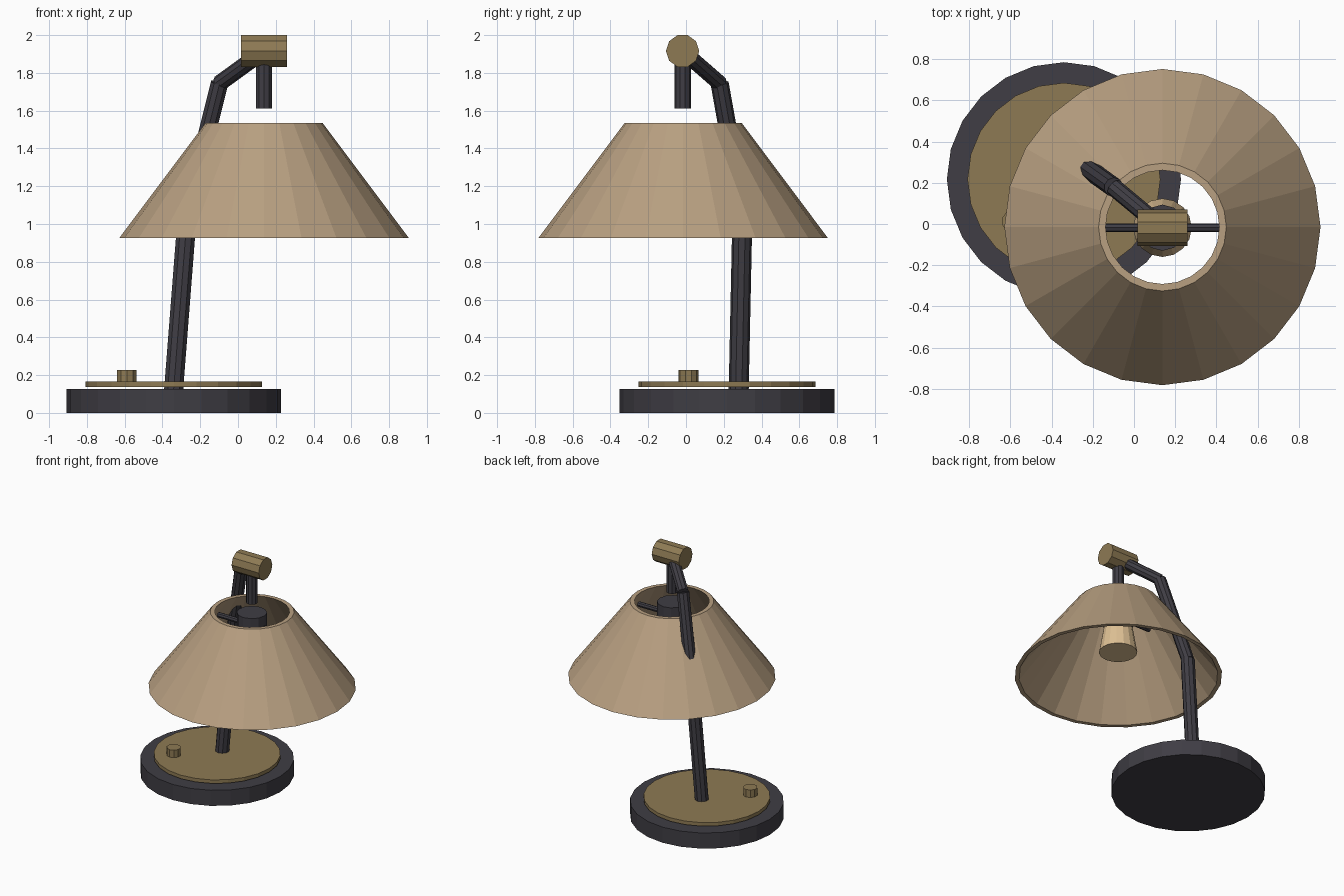
import bpy, bmesh
from mathutils import Vector, Matrix

if "Cube" in bpy.data.objects:
    bpy.data.objects.remove(bpy.data.objects["Cube"])


def material(name, rgb):
    m = bpy.data.materials.new(name)
    m.diffuse_color = (*rgb, 1.0)
    m.use_nodes = True
    m.node_tree.nodes["Principled BSDF"].inputs["Base Color"].default_value = m.diffuse_color
    return m


BLACK = material("charcoal_metal", (0.050, 0.047, 0.058))
BRASS = material("aged_brass", (0.270, 0.195, 0.088))
CLOTH = material("tan_cloth", (0.480, 0.350, 0.220))
BULB = material("warm_glass", (0.730, 0.527, 0.296))


def finish(name, bm, mat):
    bmesh.ops.recalc_face_normals(bm, faces=bm.faces)
    mesh = bpy.data.meshes.new(name)
    bm.to_mesh(mesh)
    bm.free()
    mesh.materials.append(mat)
    obj = bpy.data.objects.new(name, mesh)
    bpy.context.collection.objects.link(obj)
    return obj


def rod(name, a, b, r1, mat, sides=10, r2=None):
    """Capped cylinder or cone from point a to point b."""
    a, b = Vector(a), Vector(b)
    d = b - a
    turn = Vector((0, 0, 1)).rotation_difference(d).to_matrix().to_4x4()
    bm = bmesh.new()
    bmesh.ops.create_cone(bm, cap_ends=True, segments=sides, radius1=r1,
                          radius2=r1 if r2 is None else r2, depth=d.length,
                          matrix=Matrix.Translation((a + b) / 2) @ turn)
    return finish(name, bm, mat)


def upright(name, x, y, z0, z1, r1, mat, sides=10, r2=None):
    return rod(name, (x, y, z0), (x, y, z1), r1, mat, sides, r2)


def lathe_ring(name, x, y, profile, mat, sides):
    """Revolve a closed (radius, height) profile around a vertical axis."""
    bm = bmesh.new()
    verts = [bm.verts.new((x + r, y, z)) for r, z in profile]
    edges = [bm.edges.new((verts[i - 1], verts[i])) for i in range(len(verts))]
    bmesh.ops.spin(bm, geom=verts + edges, cent=(x, y, 0), axis=(0, 0, 1),
                   angle=6.283185307, steps=sides, use_merge=True)
    bmesh.ops.remove_doubles(bm, verts=bm.verts, dist=0.0005)
    return finish(name, bm, mat)


# Base, top plate and switch knob
BX, BY = -0.34, 0.217
upright("base", BX, BY, 0.0, 0.127, 0.568, BLACK, 24)
upright("base_plate", BX, BY, 0.136, 0.165, 0.468, BRASS, 24)
upright("switch_knob", -0.588, 0.013, 0.16, 0.226, 0.054, BRASS, 10)

# Bent stem in three straight lengths
HX, HY, HZ = 0.138, -0.018, 1.916
foot = (-0.341, 0.279, 0.12)
bend = (-0.267, 0.299, 1.07)
elbow = (-0.098, 0.178, 1.745)
rod("lower_stem", foot, bend, 0.053, BLACK)
rod("middle_stem", bend, elbow, 0.048, BLACK)
rod("upper_stem", elbow, (HX, HY, HZ), 0.043, BLACK)

# Horizontal head barrel and hanging rod
rod("head_barrel", (HX - 0.122, HY, HZ), (HX + 0.122, HY, HZ), 0.088, BRASS)
upright("hanging_rod", HX, HY, 1.612, HZ, 0.044, BLACK)

# Lamp socket, cross bar and bulb
upright("socket", HX, HY, 1.35, 1.53, 0.112, BLACK, 12)
rod("cross_bar", (HX - 0.3, HY, 1.43), (HX + 0.3, HY, 1.43), 0.021, BLACK, 8)
upright("bulb", HX, HY, 1.123, 1.36, 0.142, BULB, 16, 0.102)

# Hollow conical shade with a thin wall
lathe_ring("shade", HX, -0.015,
           [(0.767, 0.925), (0.310, 1.535), (0.276, 1.535), (0.735, 0.925)],
           CLOTH, 24)
